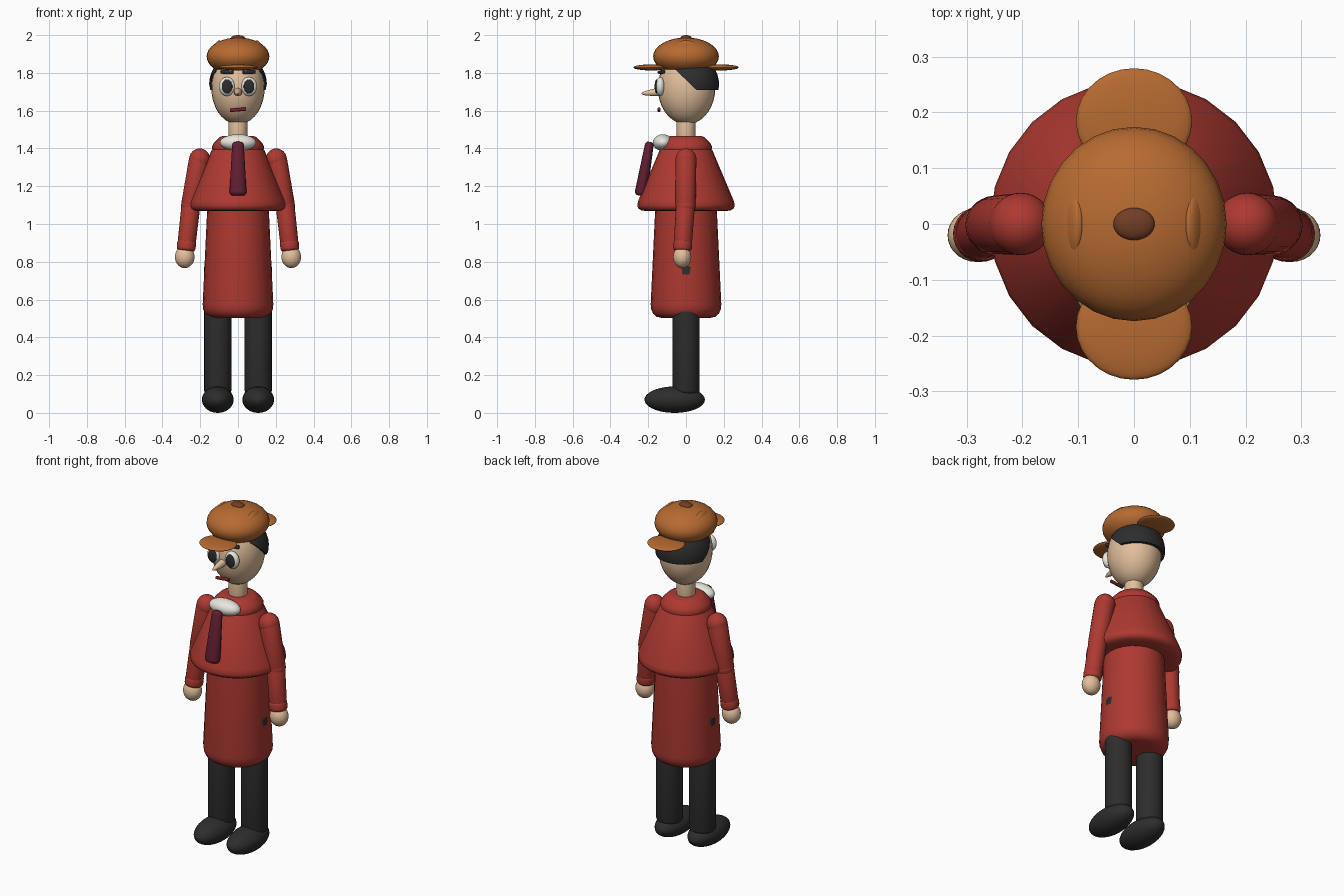
import bpy, bmesh, math
from mathutils import Vector, Matrix

if "Cube" in bpy.data.objects:
    bpy.data.objects.remove(bpy.data.objects["Cube"])


def material(name, rgb):
    m = bpy.data.materials.new(name)
    m.diffuse_color = (*rgb, 1)
    m.use_nodes = True
    m.node_tree.nodes["Principled BSDF"].inputs["Base Color"].default_value = m.diffuse_color
    return m


RED = material("coat red", (0.42, 0.041, 0.031))
SKIN = material("skin", (0.76, 0.52, 0.33))
TAN = material("cap tan", (0.47, 0.145, 0.031))
BLACK = material("soft black", (0.026, 0.026, 0.027))
WHITE = material("white", (0.80, 0.80, 0.74))
MAROON = material("tie maroon", (0.125, 0.013, 0.03))
BROWN = material("button brown", (0.17, 0.048, 0.018))
MOUTH = material("mouth red", (0.20, 0.014, 0.02))


def finish(name, bm, mat, angle=40):
    bmesh.ops.recalc_face_normals(bm, faces=bm.faces)
    me = bpy.data.meshes.new(name)
    bm.to_mesh(me)
    bm.free()
    me.polygons.foreach_set("use_smooth", [True] * len(me.polygons))
    me.set_sharp_from_angle(angle=math.radians(angle))
    me.materials.append(mat)
    ob = bpy.data.objects.new(name, me)
    bpy.context.collection.objects.link(ob)
    return ob


def ball_mesh(loc, size, rot=(0, 0, 0)):
    bm = bmesh.new()
    bmesh.ops.create_uvsphere(bm, u_segments=28, v_segments=18, radius=1)
    turn = Matrix.Rotation(rot[2], 4, 'Z') @ Matrix.Rotation(rot[1], 4, 'Y') @ Matrix.Rotation(rot[0], 4, 'X')
    bm.transform(Matrix.Translation(loc) @ turn @ Matrix.Diagonal((*size, 1)))
    return bm


def ball(name, loc, size, mat, rot=(0, 0, 0)):
    return finish(name, ball_mesh(loc, size, rot), mat)


def lathe(name, profile, mat, matrix=Matrix(), n=24):
    """Turn (radius, height) points around z; both ends are capped."""
    bm = bmesh.new()
    rings = [[bm.verts.new((r * math.cos(2 * math.pi * i / n),
                            r * math.sin(2 * math.pi * i / n), z))
              for i in range(n)] for r, z in profile]
    for a, b in zip(rings, rings[1:]):
        for i in range(n):
            j = (i + 1) % n
            bm.faces.new((a[i], a[j], b[j], b[i]))
    bm.faces.new(rings[0])
    bm.faces.new(rings[-1])
    bm.transform(matrix)
    return finish(name, bm, mat)


def limb(name, a, b, r0, r1, mat, bevel=0.015, flat=1.0):
    """Tapered cylinder with rounded rims from point a to point b."""
    a, b = Vector(a), Vector(b)
    length = (b - a).length
    arc = [(1 - math.cos(t), 1 - math.sin(t)) for t in (0, math.pi / 6, math.pi / 3, math.pi / 2)]
    prof = [(r0 - bevel * u, bevel * v) for u, v in reversed(arc)]
    prof += [(r1 - bevel * u, length - bevel * v) for u, v in arc]
    turn = (b - a).to_track_quat('Z', 'Y').to_matrix().to_4x4()
    mtx = Matrix.Translation(a) @ turn @ Matrix.Diagonal((1, flat, 1, 1))
    return lathe(name, prof, mat, mtx)


# Coat skirt, cape and cape neck ring
lathe("coat", [(0.13, 0.503), (0.155, 0.509), (0.174, 0.525), (0.184, 0.548),
               (0.187, 0.575), (0.164, 1.06), (0.163, 1.12)], RED)
lathe("cape", [(0.195, 1.068), (0.235, 1.071), (0.253, 1.083), (0.258, 1.10),
               (0.252, 1.125), (0.14, 1.39), (0.125, 1.41)], RED)
lathe("cape_neck_ring", [(0.12, 1.385), (0.136, 1.395), (0.138, 1.41), (0.128, 1.43),
                         (0.10, 1.458), (0.085, 1.465)], RED)

# Legs, shoes and arms on both sides
for s, side in ((-1, "left"), (1, "right")):
    limb(f"leg_{side}", (s * 0.107, 0, 0.10), (s * 0.107, 0, 0.79), 0.0725, 0.0725, BLACK, 0.02)
    ball(f"shoe_{side}", (s * 0.107, -0.06, 0.07), (0.084, 0.16, 0.07), BLACK)
    ball(f"shoulder_{side}", (s * 0.203, 0, 1.34), (0.056, 0.056, 0.06), RED)
    limb(f"upper_arm_{side}", (s * 0.203, 0, 1.35), (s * 0.25, -0.002, 1.09), 0.055, 0.053, RED)
    ball(f"elbow_{side}", (s * 0.25, -0.002, 1.095), (0.052, 0.052, 0.052), RED)
    limb(f"forearm_{side}", (s * 0.248, -0.002, 1.11), (s * 0.274, -0.018, 0.88), 0.05, 0.048, RED)
    limb(f"cuff_{side}", (s * 0.270, -0.016, 0.915), (s * 0.276, -0.019, 0.858), 0.05, 0.05, RED)
    ball(f"hand_{side}", (s * 0.282, -0.02, 0.825), (0.052, 0.048, 0.058), SKIN)

# Neck, head and pointed nose
limb("neck", (0, 0, 1.42), (0, 0, 1.58), 0.05, 0.05, SKIN)
ball("head", (0, 0.003, 1.72), (0.141, 0.152, 0.193), SKIN)
nose_dir = Vector((0, -0.11, -0.01)).to_track_quat('Z', 'Y').to_matrix().to_4x4()
lathe("nose", [(0.023, 0), (0.019, 0.045), (0.010, 0.09), (0.004, 0.105)], SKIN,
      Matrix.Translation((0, -0.13, 1.70)) @ nose_dir, 16)

# Eyes and brows
for s, side in ((-1, "left"), (1, "right")):
    ball(f"eye_{side}", (s * 0.058, -0.136, 1.728), (0.043, 0.026, 0.05), WHITE)
    ball(f"pupil_{side}", (s * 0.058, -0.156, 1.728), (0.028, 0.010, 0.038), BLACK)
    limb(f"brow_{side}", (s * 0.025, -0.143, 1.803), (s * 0.092, -0.118, 1.806),
         0.01, 0.01, BLACK, 0.005)

# Mouth
limb("mouth", (-0.043, -0.143, 1.601), (0.043, -0.143, 1.609), 0.009, 0.009, MOUTH, 0.004)

# Hair: shell around the back of the head, trimmed at nape and temples
hair = ball_mesh((0, 0.02, 1.74), (0.153, 0.155, 0.155))
for co, no in (((0, 0, 1.71), (0, 0, -1)), ((0, 0.05, 1.715), (0, -0.115, -0.12))):
    cut = bmesh.ops.bisect_plane(hair, geom=hair.verts[:] + hair.edges[:] + hair.faces[:],
                                 plane_co=co, plane_no=no, clear_outer=True)
    bmesh.ops.edgeloop_fill(hair, edges=[e for e in cut["geom_cut"] if isinstance(e, bmesh.types.BMEdge)])
finish("hair", hair, BLACK)

# Cap with front and back brims, folded ear flaps and top button
ball("cap_dome", (0, 0, 1.887), (0.166, 0.174, 0.1), TAN)
for s, end in ((-1, "front"), (1, "back")):
    ball(f"cap_brim_{end}", (0, s * 0.184, 1.829), (0.104, 0.095, 0.016), TAN)
for s, side in ((-1, "left"), (1, "right")):
    ball(f"ear_flap_{side}", (s * 0.115, 0, 1.913), (0.022, 0.073, 0.062), TAN, (0, -s * 0.3, 0))
ball("cap_button", (0, 0, 1.985), (0.037, 0.029, 0.015), BROWN)

# White collar and tie
ball("collar", (0, -0.122, 1.431), (0.096, 0.053, 0.044), WHITE)
limb("tie", (0, -0.192, 1.435), (0, -0.24, 1.15), 0.031, 0.045, MAROON, 0.02, 0.75)
